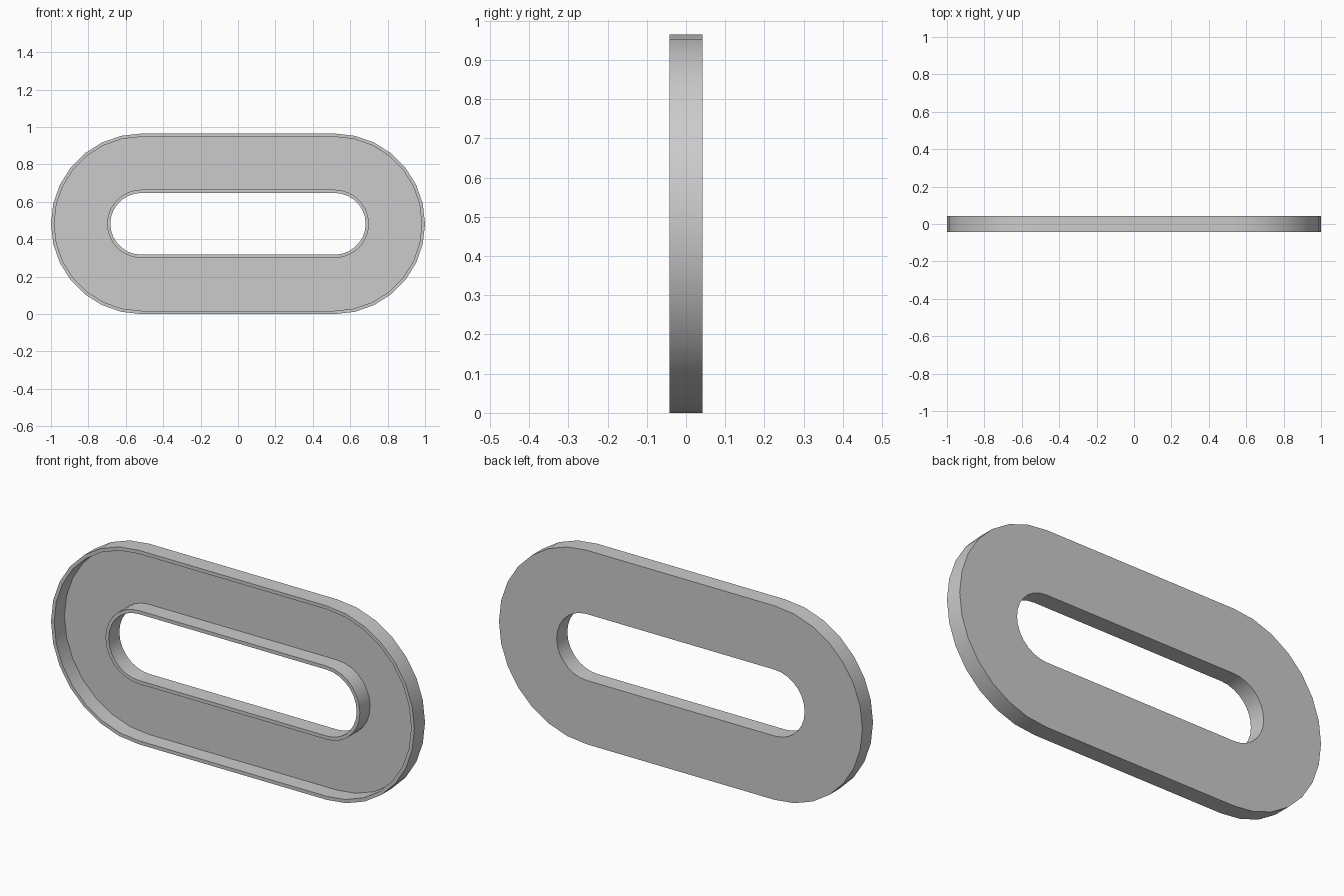
import bpy
import bmesh
from math import sin, cos, pi, radians

cube = bpy.data.objects.get("Cube")
if cube:
    bpy.data.objects.remove(cube, do_unlink=True)

HALF_STRAIGHT = 0.5175   # distance from centre to each arc centre
OUTER, HOLE = 0.4825, 0.165
RIM = 0.0175             # rim wall thickness
FRONT, BACK, FLOOR = -0.042, 0.042, 0.039
SEGMENTS = 14            # facets per rounded end

grey = bpy.data.materials.new("plain grey")
grey.use_nodes = True
grey.diffuse_color = (0.6, 0.6, 0.6, 1)
grey.node_tree.nodes["Principled BSDF"].inputs["Base Color"].default_value = (0.6, 0.6, 0.6, 1)

# Channel cross-section as (radius, depth): two rims joined by a thin back plate
profile = [
    (OUTER, BACK), (OUTER, FRONT), (OUTER - RIM, FRONT), (OUTER - RIM, FLOOR),
    (HOLE + RIM, FLOOR), (HOLE + RIM, FRONT), (HOLE, FRONT), (HOLE, BACK),
]

# Stadium path: a half circle at each end
path = []
for side in (1, -1):
    for i in range(SEGMENTS + 1):
        angle = -pi / 2 + pi * i / SEGMENTS
        path.append((side * HALF_STRAIGHT, side * cos(angle), side * sin(angle)))

# Sweep the cross-section round the path
bm = bmesh.new()
rings = [[bm.verts.new((cx + r * dx, y, OUTER + r * dz)) for r, y in profile]
         for cx, dx, dz in path]
for i, ring in enumerate(rings):
    following = rings[(i + 1) % len(rings)]
    for j in range(len(profile)):
        k = (j + 1) % len(profile)
        bm.faces.new((ring[j], ring[k], following[k], following[j]))
bmesh.ops.recalc_face_normals(bm, faces=bm.faces)

mesh = bpy.data.meshes.new("oblong_ring")
bm.to_mesh(mesh)
bm.free()
mesh.materials.append(grey)
ring_object = bpy.data.objects.new("oblong_ring", mesh)
bpy.context.collection.objects.link(ring_object)

# Smooth the rounded walls, keep the rim edges crisp
bpy.ops.object.select_all(action='DESELECT')
ring_object.select_set(True)
bpy.context.view_layer.objects.active = ring_object
bpy.ops.object.shade_smooth_by_angle(angle=radians(30))
